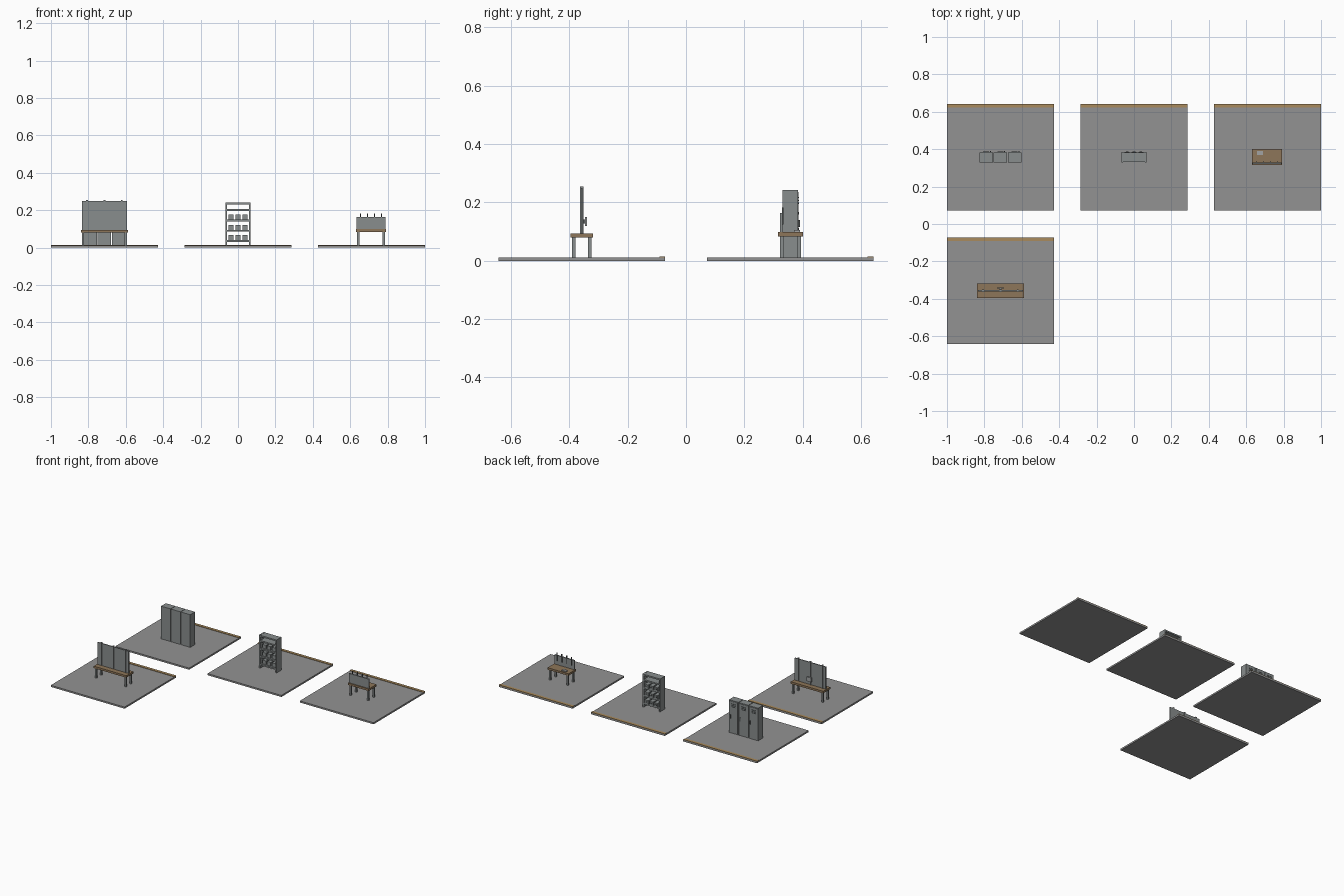
import bpy, bmesh
from mathutils import Matrix

if "Cube" in bpy.data.objects:
    bpy.data.objects.remove(bpy.data.objects["Cube"])


def mat(name, r, g, b):
    m = bpy.data.materials.new(name)
    m.diffuse_color = (r, g, b, 1)
    m.use_nodes = True
    m.node_tree.nodes["Principled BSDF"].inputs["Base Color"].default_value = m.diffuse_color
    return m


FLOOR = mat("floor grey", 0.29, 0.29, 0.29)
STRIPE = mat("tan stripe", 0.40, 0.26, 0.11)
WOOD = mat("bench wood", 0.27, 0.18, 0.10)
STEEL = mat("painted steel", 0.25, 0.27, 0.27)
DARK = mat("dark steel", 0.10, 0.11, 0.11)
PALE = mat("pale grey", 0.36, 0.37, 0.37)


def boxes(name, material, items):
    """One object from boxes given as (x0, x1, y0, y1, z0, z1)."""
    bm = bmesh.new()
    for x0, x1, y0, y1, z0, z1 in items:
        m = Matrix.Translation(((x0 + x1) / 2, (y0 + y1) / 2, (z0 + z1) / 2))
        bmesh.ops.create_cube(bm, size=1, matrix=m @ Matrix.Diagonal((x1 - x0, y1 - y0, z1 - z0, 1)))
    me = bpy.data.meshes.new(name)
    bm.to_mesh(me)
    bm.free()
    me.materials.append(material)
    ob = bpy.data.objects.new(name, me)
    bpy.context.collection.objects.link(ob)
    return ob


P, T, F = 0.7143, 0.2857, 0.0114  # tile spacing, half tile, floor top

# floor tiles with a tan strip along the +y edge
for name, cx, cy in (("locker", -P, P / 2), ("shelf", 0, P / 2),
                     ("tool_bench", P, P / 2), ("long_bench", -P, -P / 2)):
    boxes(name + "_floor", FLOOR, [(cx - T, cx + T, cy - T, cy + T, 0, F)])
    boxes(name + "_floor_strip", STRIPE, [(cx - T, cx + T, cy + T - 0.02, cy + T, F - 0.002, F + 0.003)])

# lockers, doors facing +y
for i in range(3):
    c = -P + (i - 1) * 0.0765
    boxes(f"locker_body_{i}", STEEL, [(c - 0.0365, c + 0.0365, 0.330, 0.383, F, 0.240)])
    boxes(f"locker_door_{i}", STEEL, [(c - 0.032, c + 0.032, 0.382, 0.386, F + 0.006, 0.235)])
    boxes(f"locker_vents_{i}", DARK,
          [(c - 0.016, c + 0.016, 0.385, 0.388, z, z + 0.004) for z in (0.195, 0.205, 0.215)])
    boxes(f"locker_handle_{i}", DARK, [(c + 0.020, c + 0.025, 0.385, 0.391, 0.115, 0.140)])

# shelf rack
boxes("shelf_sides", STEEL, [(s * 0.063 - 0.005, s * 0.063 + 0.005, 0.330, 0.384, F, 0.242) for s in (-1, 1)])
levels = (0.035, 0.090, 0.145, 0.200)
boxes("shelves", STEEL, [(-0.06, 0.06, 0.331, 0.383, z - 0.005, z + 0.005) for z in levels + (0.236,)])
bins = [(x, z) for z in levels[:3] for x in (-0.037, 0, 0.037)]
boxes("storage_bins", STEEL, [(x - 0.014, x + 0.014, 0.342, 0.386, z + 0.005, z + 0.031) for x, z in bins])
boxes("bin_labels", DARK, [(x - 0.007, x + 0.007, 0.385, 0.388, z + 0.014, z + 0.022) for x, z in bins])


def bench(name, cx, cy, hw, hd, z0, z1, inset):
    """Wooden top on four square steel legs."""
    boxes(name + "_top", WOOD, [(cx - hw, cx + hw, cy - hd, cy + hd, z0, z1)])
    boxes(name + "_legs", STEEL,
          [(x - 0.006, x + 0.006, y - 0.006, y + 0.006, F, z0 + 0.002)
           for x in (cx - hw + inset, cx + hw - inset) for y in (cy - hd + inset, cy + hd - inset)])


# tool bench with back panel, upright tools and a small box
bx = 0.711
bench("tool_bench", bx, 0.358, 0.081, 0.043, 0.084, 0.098, 0.013)
boxes("tool_panel", STEEL, [(bx - 0.077, bx + 0.077, 0.322, 0.330, 0.097, 0.163)])
boxes("hanging_tools", DARK,
      [(bx + x - 0.003, bx + x + 0.003, 0.329, 0.335, 0.125, 0.182) for x in (-0.056, -0.019, 0.019, 0.056)])
boxes("small_box", PALE, [(0.657, 0.690, 0.370, 0.390, 0.097, 0.105)])

# long bench with tall board, posts and a small box on the board
lx, ly = -P, -P / 2
bench("long_bench", lx, ly, 0.126, 0.039, 0.080, 0.094, 0.012)
boxes("board", STEEL, [(lx - 0.120, lx + 0.120, ly - 0.003, ly + 0.003, 0.093, 0.249)])
boxes("board_posts", STEEL,
      [(lx + x - 0.005, lx + x + 0.005, ly - 0.006, ly + 0.006, 0.093, 0.255) for x in (-0.093, 0, 0.093)])
boxes("board_box", PALE, [(lx - 0.018, lx + 0.018, ly + 0.011, ly + 0.018, 0.120, 0.150)])
boxes("board_box_bracket", DARK, [(lx - 0.006, lx + 0.006, ly, ly + 0.012, 0.128, 0.142)])
